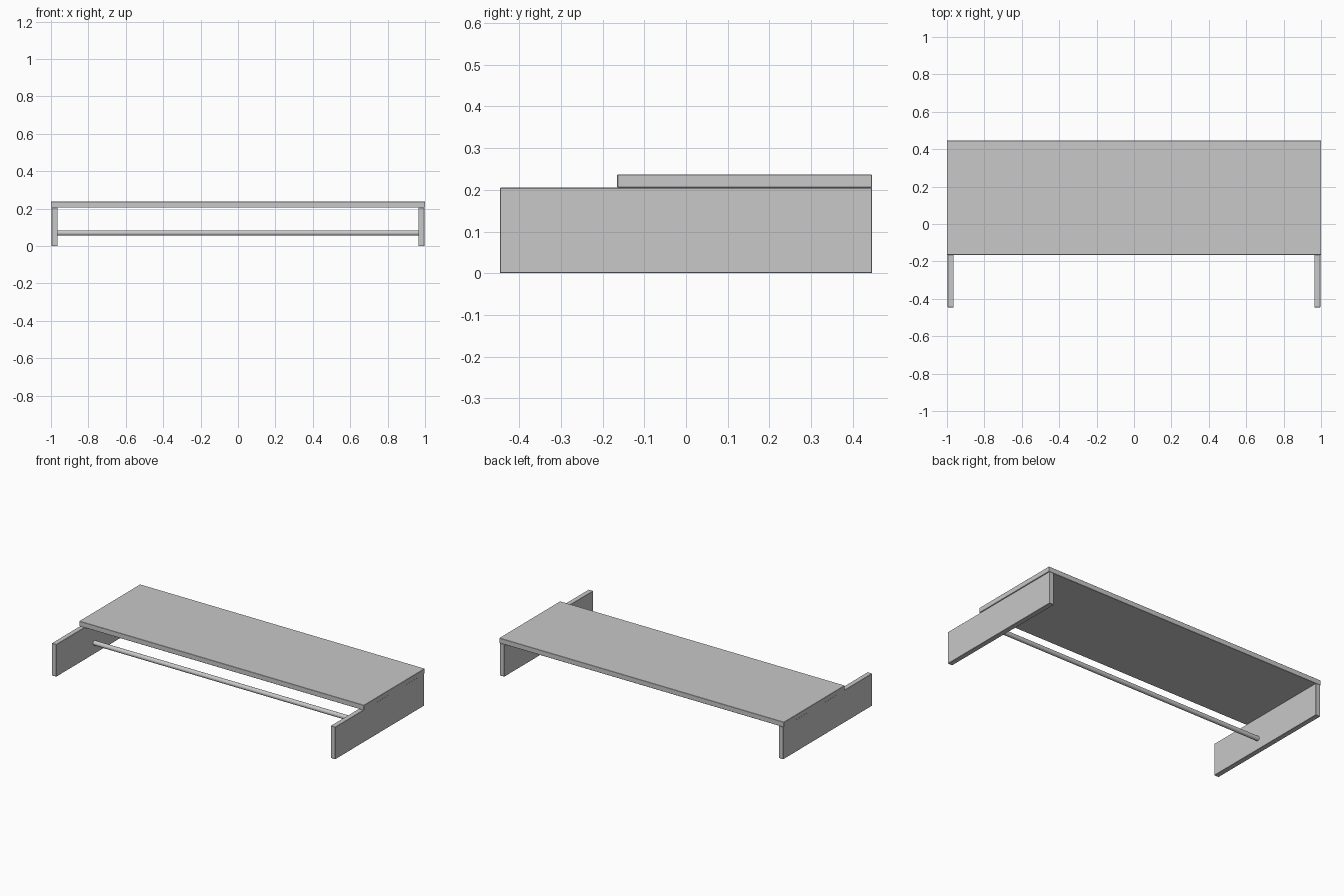
import bpy
import math

if "Cube" in bpy.data.objects:
    bpy.data.objects.remove(bpy.data.objects["Cube"])

grey = bpy.data.materials.new("light_grey")
grey.diffuse_color = (0.58, 0.58, 0.58, 1)
grey.use_nodes = True
grey.node_tree.nodes["Principled BSDF"].inputs["Base Color"].default_value = grey.diffuse_color


def board(name, lo, hi):
    """Box between two corners with finely eased edges."""
    bpy.ops.mesh.primitive_cube_add(size=1, location=[(a + b) / 2 for a, b in zip(lo, hi)])
    ob = bpy.context.object
    ob.name = name
    ob.scale = [b - a for a, b in zip(lo, hi)]
    bpy.ops.object.transform_apply(location=False, rotation=False, scale=True)
    bevel = ob.modifiers.new("eased_edges", 'BEVEL')
    bevel.width = 0.0015
    bevel.segments = 1
    ob.data.materials.append(grey)
    return ob


# Top shelf, set back from the front of the side panels
board("top_shelf", (-1.0, -0.165, 0.205), (1.0, 0.446, 0.237))

# Side panels
for side, name in ((-1, "left_panel"), (1, "right_panel")):
    xs = sorted((side * 0.964, side * 0.996))
    board(name, (xs[0], -0.446, 0.0), (xs[1], 0.446, 0.205))

# Hanging rail between the panels
bpy.ops.mesh.primitive_cylinder_add(vertices=32, radius=0.0145, depth=1.93,
                                    location=(0, -0.064, 0.07),
                                    rotation=(0, math.pi / 2, 0))
rail = bpy.context.object
rail.name = "hanging_rail"
rail.data.materials.append(grey)
bpy.ops.object.shade_smooth_by_angle()
